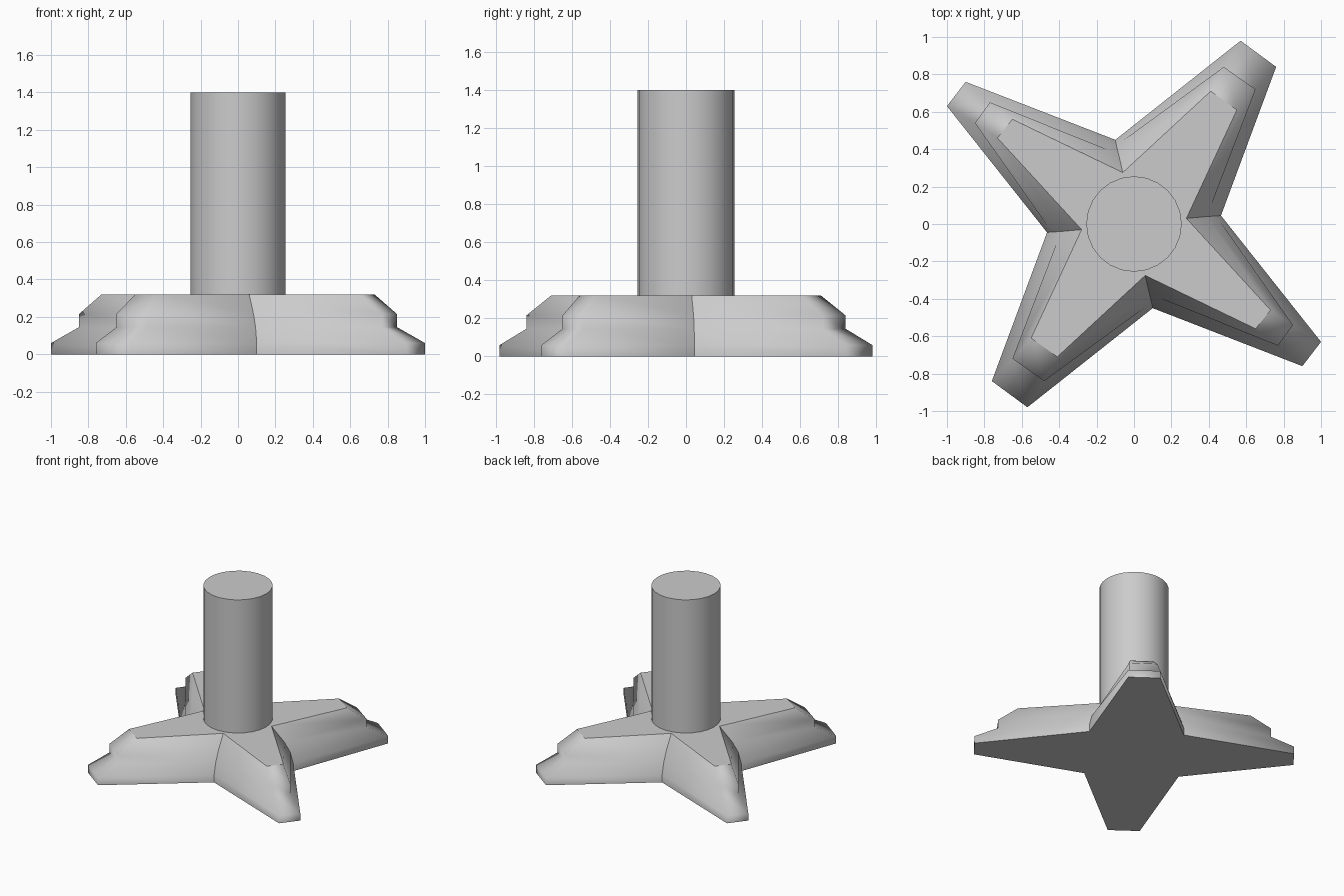
import bpy, bmesh, math

cube = bpy.data.objects.get("Cube")
if cube:
    bpy.data.objects.remove(cube)

grey = bpy.data.materials.new("plain_grey")
grey.use_nodes = True
colour = (0.6, 0.6, 0.6, 1)
grey.diffuse_color = colour
grey.node_tree.nodes["Principled BSDF"].inputs["Base Color"].default_value = colour


def make_object(name, bm):
    bmesh.ops.recalc_face_normals(bm, faces=bm.faces[:])
    mesh = bpy.data.meshes.new(name)
    bm.to_mesh(mesh)
    bm.free()
    mesh.materials.append(grey)
    obj = bpy.data.objects.new(name, mesh)
    bpy.context.collection.objects.link(obj)
    return obj


# Half outline of the star: long arm tip, side notch, short arm tip, front notch
FOOT = [(.57, .98), (.76, .84), (.465, .045), (1.0, -.63), (.90, -.76), (.10, -.45)]
STEP = [(.48, .84), (.65, .72), (.44, .043), (.85, -.54), (.77, -.65), (.094, -.42)]
RIM = [(.48, .84), (.65, .72), (.39, .04), (.85, -.54), (.77, -.65), (.083, -.375)]
CROWN = [(.41, .71), (.55, .61), (.28, .03), (.73, -.46), (.65, -.56), (.06, -.275)]
LEVELS = [(0, FOOT), (.06, FOOT), (.145, STEP), (.215, RIM), (.32, CROWN)]

# Four-armed foot lofted through the levels
bm = bmesh.new()
rings = []
for z, half in LEVELS:
    outline = half + [(-x, -y) for x, y in half]
    rings.append([bm.verts.new((x, y, z)) for x, y in outline])
count = len(rings[0])
for low, high in zip(rings, rings[1:]):
    for i in range(count):
        j = (i + 1) % count
        bm.faces.new((low[i], low[j], high[j], high[i])).smooth = True
    for i in range(2, count, 3):
        bm.edges.get((low[i], high[i])).smooth = False
for ring in (rings[0], rings[-1]):
    for edge in bm.faces.new(ring).edges:
        edge.smooth = False
make_object("star_foot", bm)

# Upright post
bm = bmesh.new()
bmesh.ops.create_cone(bm, cap_ends=True, segments=24, radius1=.255, radius2=.255, depth=1.1)
bmesh.ops.translate(bm, verts=bm.verts[:], vec=(0, 0, .85))
post = make_object("post", bm)
bpy.ops.object.select_all(action="DESELECT")
post.select_set(True)
bpy.context.view_layer.objects.active = post
bpy.ops.object.shade_smooth_by_angle(angle=math.radians(40))
